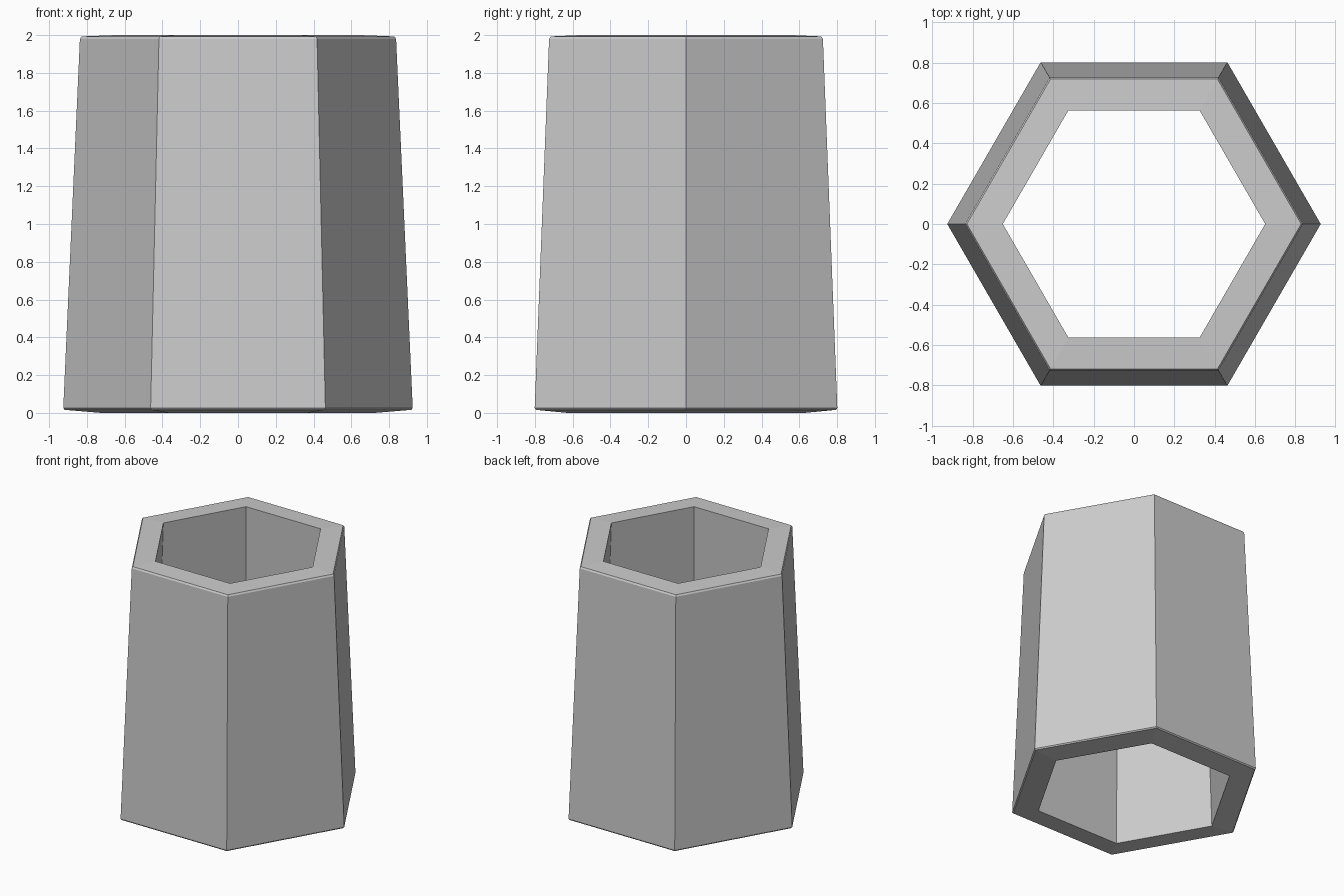
import bpy, bmesh
from math import cos, sin, pi

cube = bpy.data.objects.get("Cube")
if cube:
    bpy.data.objects.remove(cube, do_unlink=True)

# Plain grey material
grey = bpy.data.materials.new("plain grey")
grey.use_nodes = True
colour = (0.6, 0.6, 0.6, 1)
grey.diffuse_color = colour
grey.node_tree.nodes["Principled BSDF"].inputs["Base Color"].default_value = colour

# Wall section as (radius, height): outer side, chamfered rim, inner side
section = [(0.925, 0.025), (0.837, 1.98), (0.828, 1.993),
           (0.65, 2.0), (0.725, 0.0), (0.917, 0.016)]
SIDES = 6

# Sweep the section around the axis with flat sides
bm = bmesh.new()
rings = [[bm.verts.new((r * cos(2 * pi * i / SIDES), r * sin(2 * pi * i / SIDES), z))
          for i in range(SIDES)] for r, z in section]
for a, b in zip(rings, rings[1:] + rings[:1]):
    for i in range(SIDES):
        j = (i + 1) % SIDES
        bm.faces.new((a[i], a[j], b[j], b[i]))
bmesh.ops.recalc_face_normals(bm, faces=bm.faces)

mesh = bpy.data.meshes.new("hexagonal_sleeve")
bm.to_mesh(mesh)
bm.free()
mesh.materials.append(grey)
sleeve = bpy.data.objects.new("hexagonal_sleeve", mesh)
bpy.context.collection.objects.link(sleeve)
